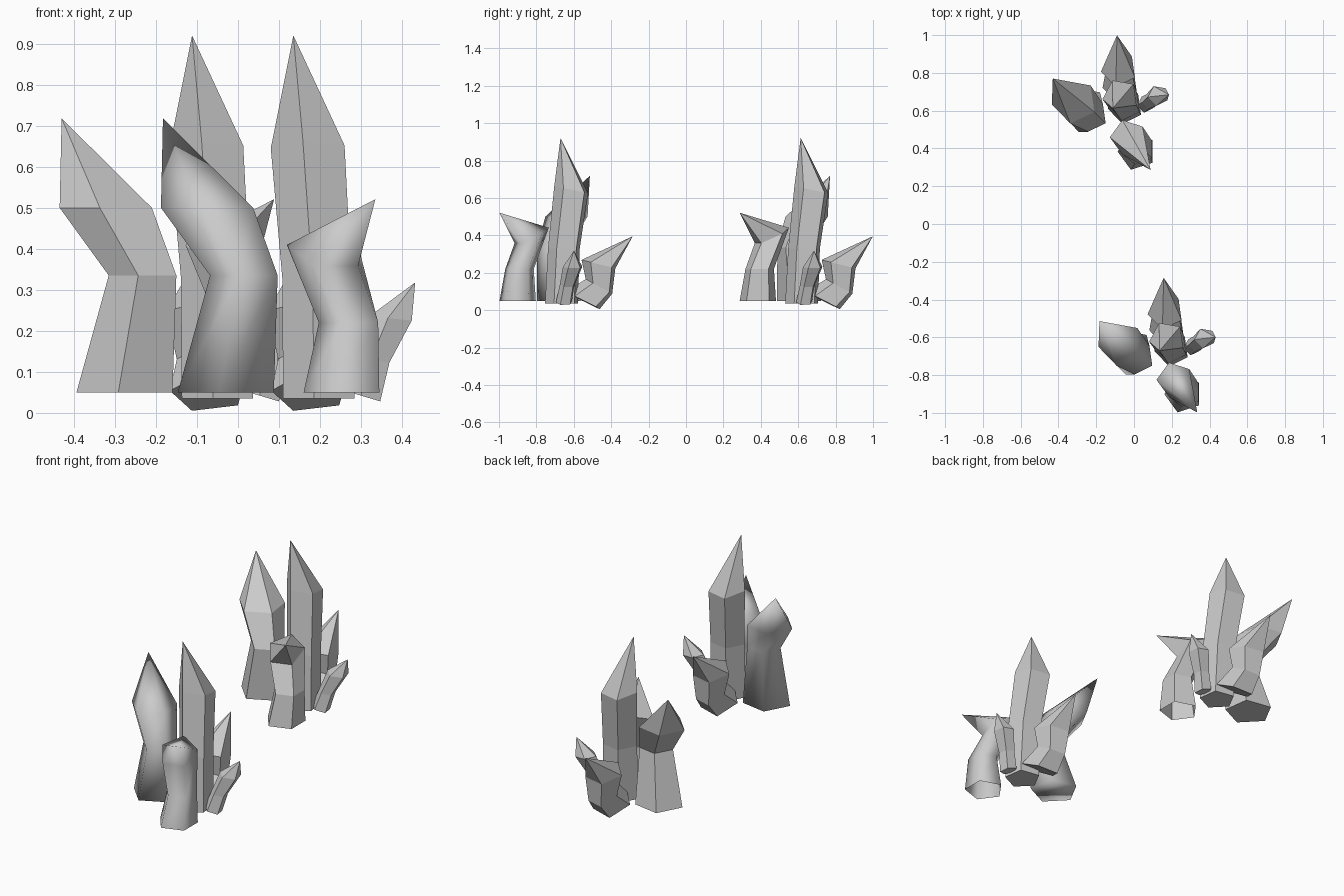
import bpy, bmesh
from math import sin, cos, radians

if "Cube" in bpy.data.objects:
    bpy.data.objects.remove(bpy.data.objects["Cube"])

SIDES = 5


def crystal(name, rings, tip, offset, start=188, tilt=((0, 0),) * 3, capped=True, smooth=False):
    """Pentagonal shard: rings of (x, y, z, radius), each with a slope (dz/dx, dz/dy), then a tip."""
    bm = bmesh.new()
    loops = []
    for (cx, cy, cz, r), (tx, ty) in zip(rings, tilt):
        loop = []
        for i in range(SIDES):
            a = radians(start + 360 * i / SIDES)
            dx, dy = r * cos(a), r * sin(a)
            loop.append(bm.verts.new((cx + dx, cy + dy, cz + tx * dx + ty * dy)))
        loops.append(loop)
    top = bm.verts.new(tip)
    for i in range(SIDES):
        j = (i + 1) % SIDES
        for lo, hi in zip(loops, loops[1:]):
            bm.faces.new((lo[i], lo[j], hi[j], hi[i]))
        bm.faces.new((loops[-1][i], loops[-1][j], top))
    if capped:
        bm.faces.new(loops[0][::-1])
    for f in bm.faces:
        f.smooth = smooth
    me = bpy.data.meshes.new(name)
    bm.to_mesh(me)
    bm.free()
    ob = bpy.data.objects.new(name, me)
    ob.location = (*offset, 0)
    bpy.context.collection.objects.link(ob)
    return ob


# Two copies of the same cluster; the front one has softly shaded shards
for label, offset, soft in (("back", (0, 0), False), ("front", (0.247, -1.284), True)):
    # broad shard leaning left
    crystal(label + "_left_shard",
            [(-.27, .61, .05, .125), (-.228, .575, .335, .088), (-.316, .65, .5, .12)],
            (-.43, .77, .718), offset, smooth=soft)
    # tall central shard
    crystal(label + "_tall_shard",
            [(-.045, .622, .035, .093), (-.05, .635, .33, .09), (-.072, .674, .643, .096)],
            (-.112, .613, .92), offset, tilt=((0, 0), (0, 0), (0, -.2)))
    # hollow-based shard leaning forward
    crystal(label + "_fore_shard",
            [(.015, .384, .05, .102), (.03, .394, .22, .08), (-.032, .459, .395, .096)],
            (.088, .286, .521), offset, start=36,
            tilt=((0, 0), (0, 0), (-.15, .45)), capped=False, smooth=soft)
    # stubby shard leaning back
    crystal(label + "_rear_shard",
            [(-.07, .735, .05, .097), (-.075, .822, .125, .075), (-.08, .82, .245, .096)],
            (-.09, .999, .395), offset,
            tilt=((.03, -.5), (0, -.55), (0, -.25)))
    # smallest shard leaning right
    crystal(label + "_small_shard",
            [(.06, .633, .04, .045), (.085, .65, .13, .042), (.128, .68, .23, .055)],
            (.185, .685, .318), offset,
            tilt=((-.3, 0), (-.2, 0), (-.1, 0)))
